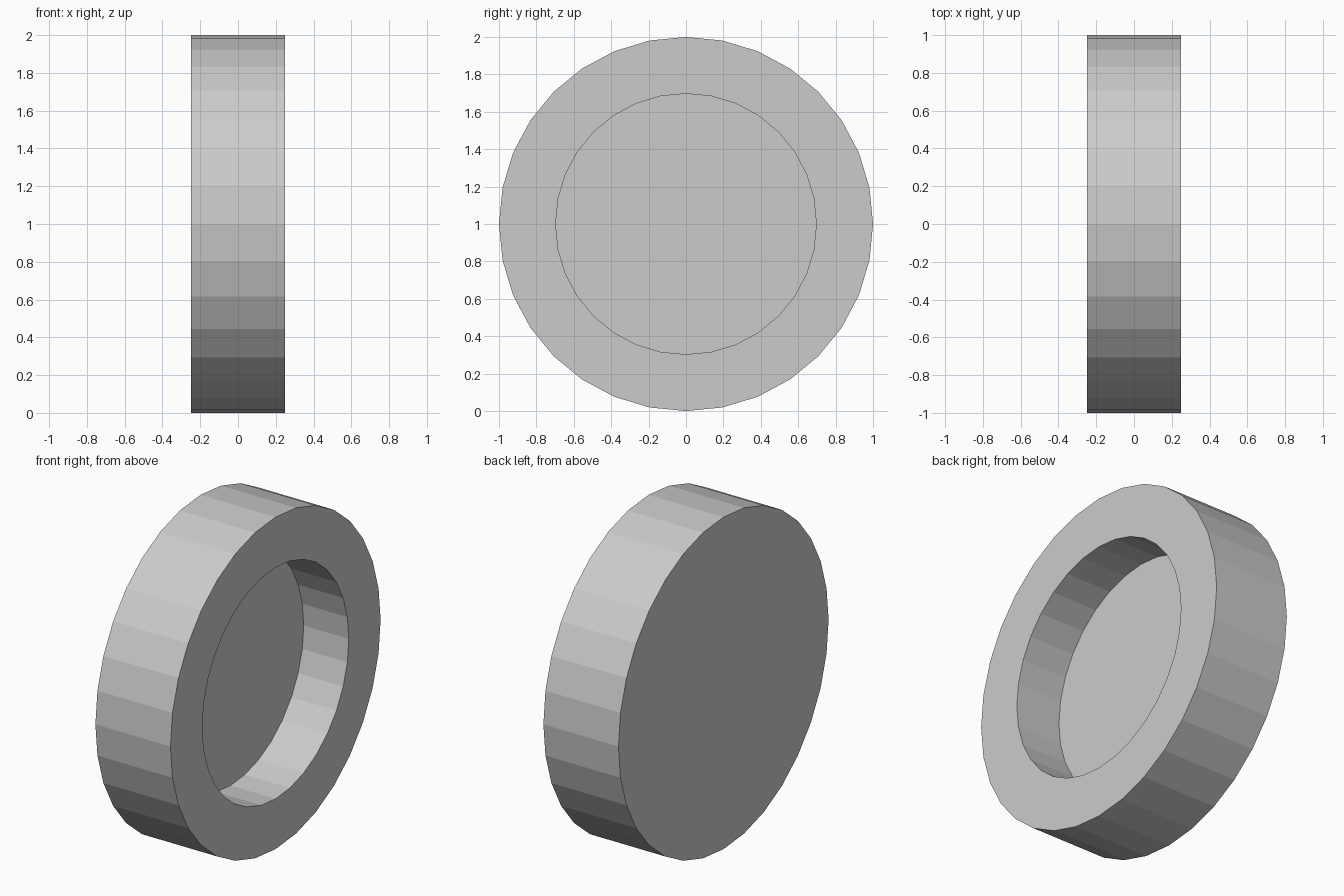
import bpy, bmesh
from math import sin, cos, pi

if "Cube" in bpy.data.objects:
    bpy.data.objects.remove(bpy.data.objects["Cube"])

SIDES = 32
# Lathe profile along x: (x, radius) from back face, over the rim, into the recess
PROFILE = [(-0.25, 1.0), (0.25, 1.0), (0.25, 0.697), (-0.05, 0.697)]

bm = bmesh.new()
rings = []
for x, r in PROFILE:
    rings.append([bm.verts.new((x, r * cos(2 * pi * i / SIDES), 1 + r * sin(2 * pi * i / SIDES)))
                  for i in range(SIDES)])

# Rim, front ring and recess wall
for a, b in zip(rings, rings[1:]):
    for i in range(SIDES):
        j = (i + 1) % SIDES
        bm.faces.new((a[i], a[j], b[j], b[i]))

# Back face and recess floor
bm.faces.new(rings[0])
bm.faces.new(rings[-1])
bmesh.ops.recalc_face_normals(bm, faces=bm.faces[:])

mesh = bpy.data.meshes.new("recessed_wheel")
bm.to_mesh(mesh)
bm.free()
bpy.context.collection.objects.link(bpy.data.objects.new("recessed_wheel", mesh))
